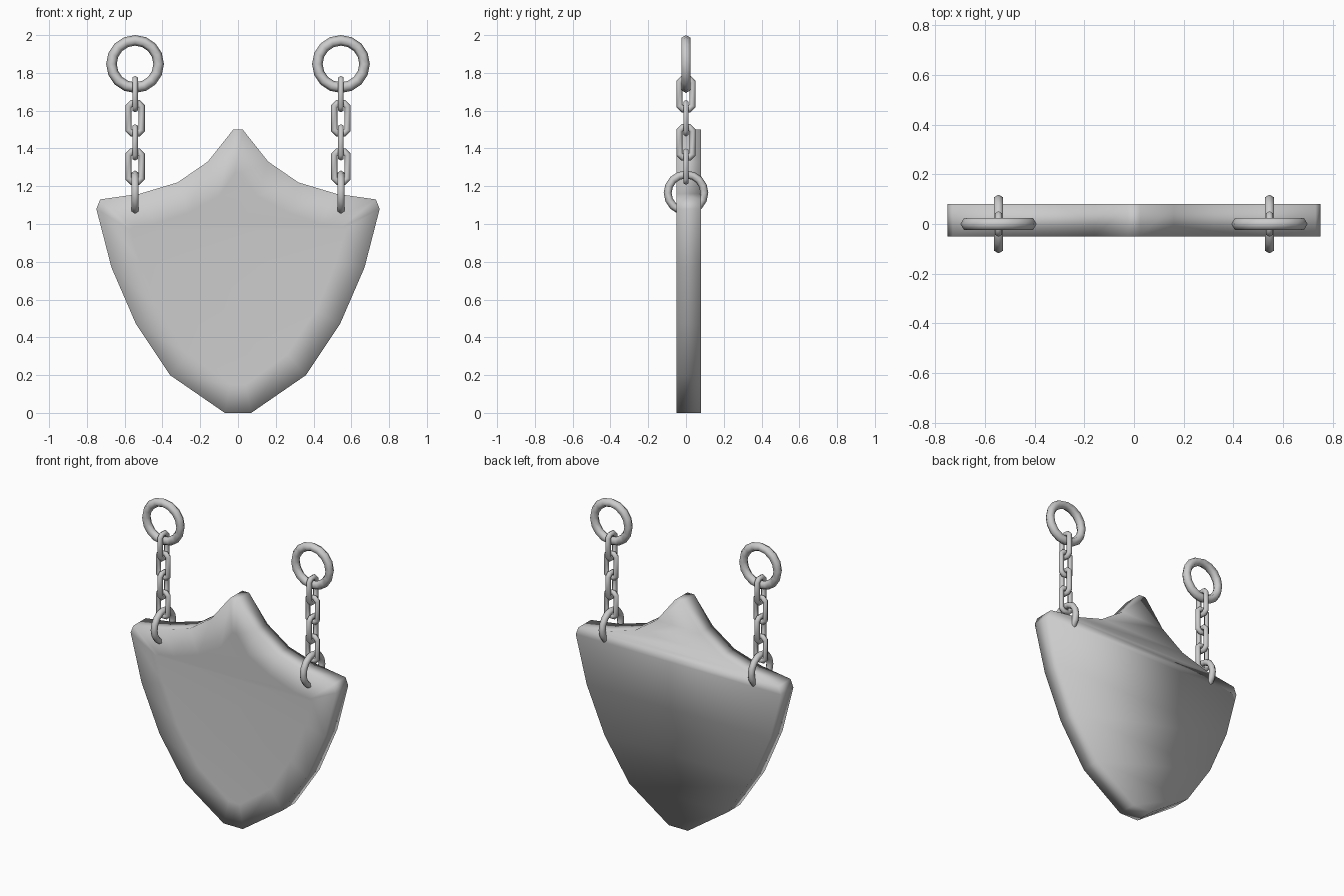
import bpy, bmesh, math
from mathutils import Vector, Matrix

if "Cube" in bpy.data.objects:
    bpy.data.objects.remove(bpy.data.objects["Cube"])


def finish(bm, name):
    bmesh.ops.recalc_face_normals(bm, faces=bm.faces)
    for f in bm.faces:
        f.smooth = True
    me = bpy.data.meshes.new(name)
    bm.to_mesh(me)
    bm.free()
    ob = bpy.data.objects.new(name, me)
    bpy.context.collection.objects.link(ob)
    return ob


def full_loop(half):
    # right half, bottom to top, mirrored into a closed outline
    return half + [(-x, z) for x, z in reversed(half)]


# Shield: straight-sided plate with a softly dished front
outer = [(0.07, 0), (0.36, 0.2), (0.54, 0.47), (0.67, 0.77), (0.75, 1.08),
         (0.73, 1.13), (0.52, 1.16), (0.32, 1.22), (0.16, 1.33), (0.025, 1.5)]
inner = [(0.04, 0.15), (0.26, 0.31), (0.41, 0.54), (0.52, 0.8), (0.57, 0.97),
         (0.55, 0.985), (0.44, 1.0), (0.26, 1.06), (0.1, 1.15), (0.015, 1.27)]

bm = bmesh.new()
rings = [[bm.verts.new((x, y, z)) for x, z in full_loop(half)]
         for half, y in ((outer, 0.08), (outer, -0.05), (inner, -0.038))]
n = len(rings[0])
for a, b in zip(rings, rings[1:]):
    for i in range(n):
        j = (i + 1) % n
        bm.faces.new((a[i], a[j], b[j], b[i]))
# front and back filled with strips across the mirror line
for ring in (rings[0], rings[-1]):
    for i in range(n // 2 - 1):
        bm.faces.new((ring[i], ring[i + 1], ring[n - 2 - i], ring[n - 1 - i]))
finish(bm, "shield")


def ring(name, loc, major, minor, segs, rot):
    bpy.ops.mesh.primitive_torus_add(location=loc, rotation=rot, major_radius=major,
                                     minor_radius=minor, major_segments=segs, minor_segments=6)
    ob = bpy.context.object
    ob.name = name
    bpy.ops.object.shade_smooth()


def link(name, loc, turned):
    # chamfered rectangular loop swept with a six-sided wire
    w, h, c, r, sides = 0.035, 0.080, 0.018, 0.0165, 6
    path = [(w, -h + c), (w, h - c), (w - c, h), (c - w, h),
            (-w, h - c), (-w, c - h), (c - w, -h), (w - c, -h)]
    path = [Vector((x, 0, z)) for x, z in path]
    bm = bmesh.new()
    loops = []
    for i, p in enumerate(path):
        t0 = (p - path[i - 1]).normalized()
        t1 = (path[(i + 1) % len(path)] - p).normalized()
        t = (t0 + t1).normalized()
        out = Vector((t.z, 0, -t.x)) / t.dot(t1)
        loops.append([bm.verts.new(p + out * r * math.cos(a) + Vector((0, r * math.sin(a), 0)))
                      for a in (k * math.tau / sides for k in range(sides))])
    for i, b in enumerate(loops):
        a = loops[i - 1]
        for k in range(sides):
            m = (k + 1) % sides
            bm.faces.new((a[k], a[m], b[m], b[k]))
    if turned:
        bm.transform(Matrix.Rotation(math.pi / 2, 4, 'Z'))
    finish(bm, name).location = loc


# Hanging hardware on both sides
for side, x in (("left", -0.545), ("right", 0.545)):
    ring(f"wall_ring_{side}", (x, 0, 1.847), 0.125, 0.028, 16, (math.pi / 2, 0, 0))
    ring(f"shield_ring_{side}", (x, 0, 1.165), 0.097, 0.021, 16, (0, math.pi / 2, 0))
    for i in range(4):
        link(f"chain_link_{side}_{i + 1}", (x, 0, 1.688 - 0.128 * i), i % 2 == 0)
